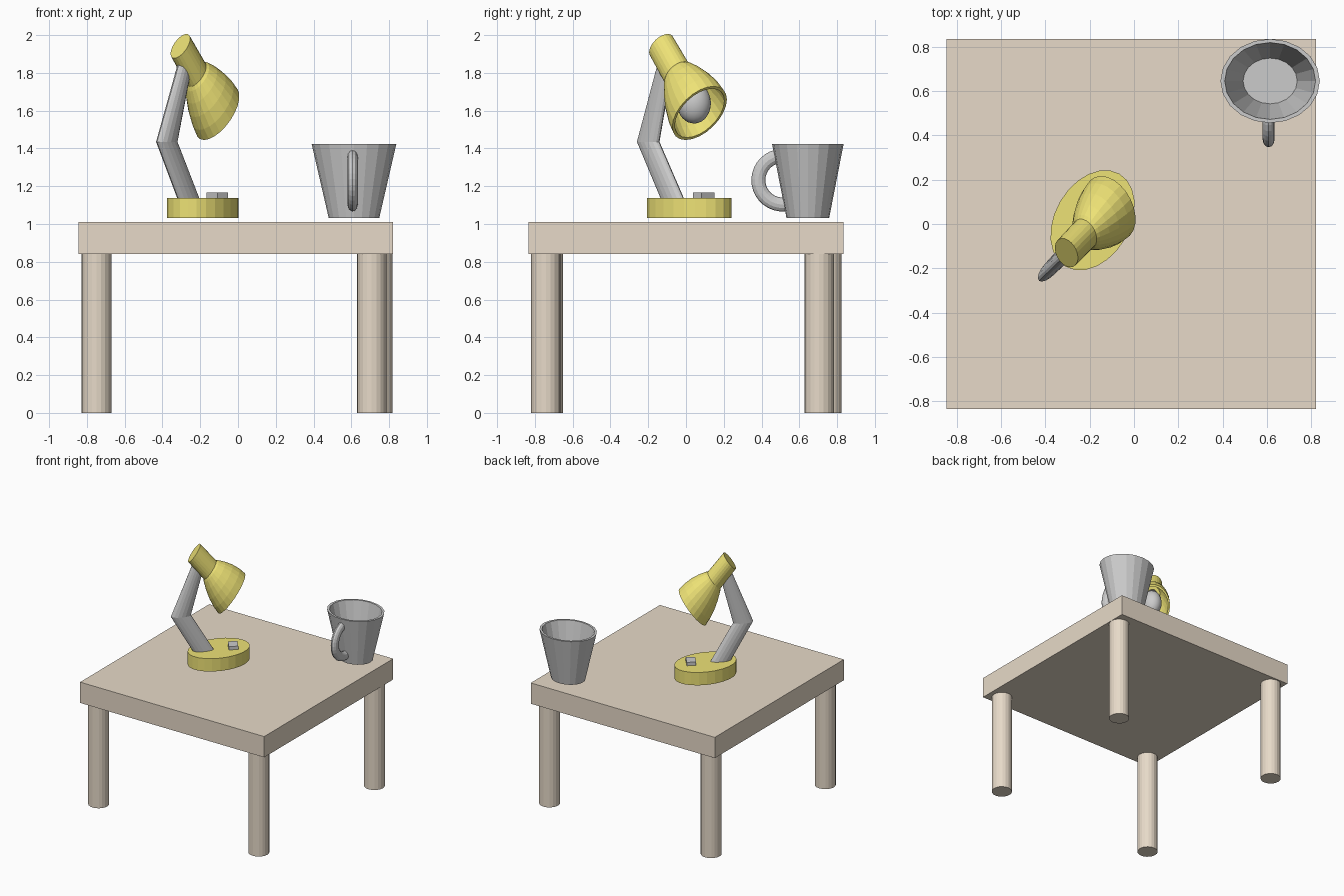
import bpy, bmesh
from math import sin, cos, pi, radians
from mathutils import Vector, Matrix

if "Cube" in bpy.data.objects:
    bpy.data.objects.remove(bpy.data.objects["Cube"])


def material(name, rgb):
    m = bpy.data.materials.new(name)
    m.diffuse_color = (*rgb, 1)
    m.use_nodes = True
    m.node_tree.nodes["Principled BSDF"].inputs["Base Color"].default_value = m.diffuse_color
    return m


WOOD = material("wood", (0.8, 0.7, 0.58))
YELLOW = material("yellow_paint", (0.85, 0.76, 0.18))


def loft(name, rings, mat=None):
    """Skin a list of equal-sized point rings and cap both ends."""
    bm = bmesh.new()
    rows = [[bm.verts.new(p) for p in ring] for ring in rings]
    n = len(rows[0])
    for a, b in zip(rows, rows[1:]):
        for i in range(n):
            j = (i + 1) % n
            bm.faces.new((a[i], a[j], b[j], b[i]))
    bm.faces.new(rows[0])
    bm.faces.new(rows[-1])
    bmesh.ops.recalc_face_normals(bm, faces=bm.faces)
    me = bpy.data.meshes.new(name)
    bm.to_mesh(me)
    bm.free()
    ob = bpy.data.objects.new(name, me)
    bpy.context.collection.objects.link(ob)
    if mat:
        me.materials.append(mat)
    return ob


def lathe(name, profile, matrix, mat=None, sides=20):
    """Revolve (radius, height) points around z, then place with the matrix."""
    rings = [[matrix @ Vector((r * cos(2 * pi * i / sides), r * sin(2 * pi * i / sides), z))
              for i in range(sides)] for r, z in profile]
    return loft(name, rings, mat)


def box(name, centre, size, angle=0, mat=None):
    rot = Matrix.Rotation(radians(angle), 4, 'Z')
    x, y, z = (s / 2 for s in size)
    rings = [[Vector(centre) + rot @ Vector((sx * x, sy * y, sz * z))
              for sx, sy in ((-1, -1), (1, -1), (1, 1), (-1, 1))] for sz in (-1, 1)]
    return loft(name, rings, mat)


def place(x, y, z, sx=1, sy=1, sz=1):
    return Matrix.Translation((x, y, z)) @ Matrix.Diagonal((sx, sy, sz, 1))


# Table
box("table_top", (-0.012, 0, 0.925), (1.665, 1.668, 0.17), mat=WOOD)
for name, x, y in (("front_left_leg", -0.749, -0.73), ("front_right_leg", 0.708, -0.742),
                   ("back_left_leg", -0.75, 0.746), ("back_right_leg", 0.741, 0.705)):
    lathe(name, [(0.078, 0), (0.078, 0.845)], place(x, y, 0), WOOD)

# Mug: hollow tapered cup, slightly oval
lathe("mug_cup", [(0.134, 0), (0.224, 0.39), (0.205, 0.39), (0.122, 0.03)],
      place(0.614, 0.645, 1.033, 1, 0.845, 1))

# Mug handle: part of a ring running into the cup wall
rings = []
for k in range(17):
    a = radians(-95 + 172 * k / 16)
    out = Vector((0, -cos(a), sin(a)))
    mid = Vector((0.607, 0.512, 1.232)) + out * 0.129
    rings.append([mid + out * 0.037 * cos(t) + Vector((0.027 * sin(t), 0, 0))
                  for t in (2 * pi * i / 12 for i in range(12))])
loft("mug_handle", rings)

# Lamp base and switch
lathe("lamp_base", [(1, 0), (1, 0.105)],
      Matrix.Translation((-0.187, 0.017, 1.033)) @ Matrix.Rotation(radians(60), 4, 'Z')
      @ Matrix.Diagonal((0.242, 0.169, 1, 1)), YELLOW, 24)
box("lamp_switch", (-0.11, 0.093, 1.147), (0.07, 0.09, 0.038), 40)

# Lamp arm: flattened tube bent at the elbow
along, across = Vector((0.68, 0.733, 0)), Vector((-0.733, 0.68, 0))
rings = []
for centre, half in (((-0.257, -0.066, 1.12), 0.079), ((-0.377, -0.2, 1.435), 0.076),
                     ((-0.275, -0.105, 1.87), 0.046)):
    rings.append([Vector(centre) + along * half * cos(t) + across * 0.032 * sin(t)
                  for t in (2 * pi * i / 16 for i in range(16))])
loft("lamp_arm", rings)

# Lamp shade (hollow, on a tilted axis, stretched vertically) with bulb
S = (0.84, 1, 1.2)
axis = Vector((0.197 / S[0], 0.202 / S[1], -0.355 / S[2]))
L = axis.length
tilt = place(-0.305, -0.13, 1.942, *S) @ axis.to_track_quat('Z', 'Y').to_matrix().to_4x4()
lathe("lamp_shade", [(0.074, 0), (0.077, 0.18), (0.09, 0.195), (0.117, 0.245), (0.141, 0.305),
                     (0.158, 0.37), (0.164, L), (0.149, L), (0.143, 0.37), (0.126, 0.305),
                     (0.1, 0.245), (0.068, 0.2)], tilt, YELLOW, 24)
arc = [pi * k / 12 for k in range(1, 12)]
bulb = lathe("light_bulb", [(0.045, 0.19)] + [(0.09 * sin(a), 0.365 - 0.09 * cos(a)) for a in arc[1:]]
             + [(0.002, 0.455)], tilt, None, 20)
for p in bulb.data.polygons:
    p.use_smooth = True
